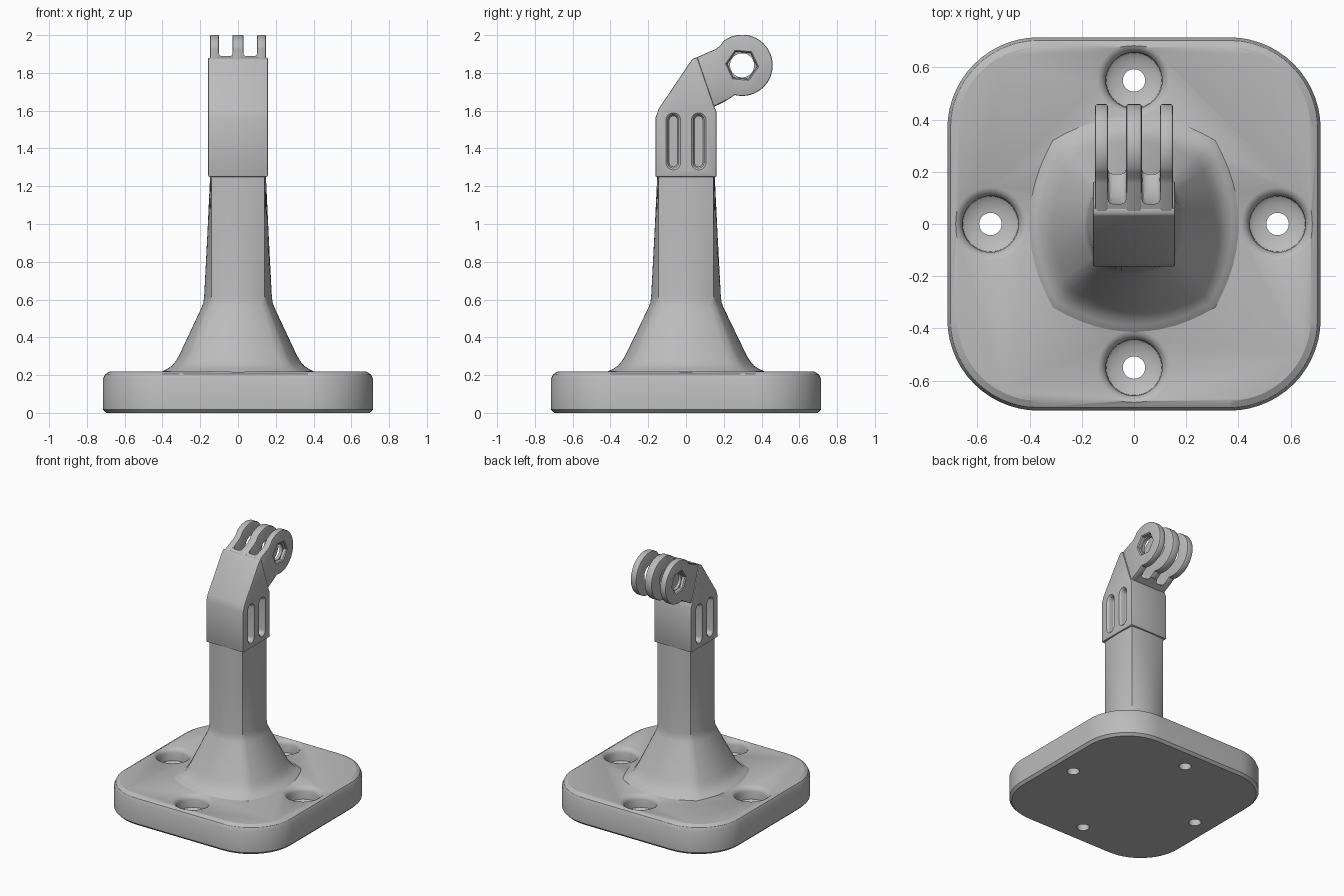
import bpy, bmesh
from math import sin, cos, pi, radians
from mathutils import Matrix, Vector

cube = bpy.data.objects.get("Cube")
if cube:
    bpy.data.objects.remove(cube, do_unlink=True)

grey = bpy.data.materials.new("plain grey")
grey.use_nodes = True
grey.diffuse_color = (0.5, 0.5, 0.5, 1)
grey.node_tree.nodes["Principled BSDF"].inputs["Base Color"].default_value = (0.5, 0.5, 0.5, 1)


def loft(name, rings, closed=False):
    """Skin a stack of equal-length rings, capping the ends unless closed."""
    bm = bmesh.new()
    rows = [[bm.verts.new(p) for p in ring] for ring in rings]
    n = len(rows[0])
    pairs = list(zip(rows, rows[1:]))
    for a, b in pairs:
        for i in range(n):
            j = (i + 1) % n
            bm.faces.new((a[i], a[j], b[j], b[i]))
    bm.faces.new(rows[0][::-1])
    bm.faces.new(rows[-1])
    bmesh.ops.recalc_face_normals(bm, faces=bm.faces)
    mesh = bpy.data.meshes.new(name)
    bm.to_mesh(mesh)
    bm.free()
    mesh.materials.append(grey)
    ob = bpy.data.objects.new(name, mesh)
    bpy.context.collection.objects.link(ob)
    return ob


def plate(name, profile, x0, x1):
    """Extrude a (y, z) profile along x."""
    return loft(name, [[(x, y, z) for y, z in profile] for x in (x0, x1)])


def circle(r, n, centre=(0, 0), turn=0.0):
    return [(centre[0] + r * cos(turn + 2 * pi * i / n),
             centre[1] + r * sin(turn + 2 * pi * i / n)) for i in range(n)]


def apply(ob, kind, **settings):
    bpy.ops.object.select_all(action='DESELECT')
    bpy.context.view_layer.objects.active = ob
    ob.select_set(True)
    mod = ob.modifiers.new(kind.lower(), kind)
    for key, value in settings.items():
        setattr(mod, key, value)
    bpy.ops.object.modifier_apply(modifier=mod.name)


def boolean(ob, tool, operation='DIFFERENCE'):
    apply(ob, 'BOOLEAN', object=tool, operation=operation, solver='EXACT')
    bpy.data.objects.remove(tool, do_unlink=True)


def bevel(ob, width, segments=2, angle=40):
    apply(ob, 'BEVEL', width=width, segments=segments,
          limit_method='ANGLE', angle_limit=radians(angle))


def smooth(ob, angle=30):
    bpy.ops.object.select_all(action='DESELECT')
    bpy.context.view_layer.objects.active = ob
    ob.select_set(True)
    bpy.ops.object.shade_smooth_by_angle(angle=radians(angle))


# Base plate with rounded corners and chamfered rims
def rounded_square(half, radius, z, steps=14):
    pts = []
    for q in range(4):
        mid = pi / 4 + q * pi / 2
        cx = (half - radius) * (1 if cos(mid) > 0 else -1)
        cy = (half - radius) * (1 if sin(mid) > 0 else -1)
        for i in range(steps + 1):
            a = q * pi / 2 + i * pi / 2 / steps
            pts.append((cx + radius * cos(a), cy + radius * sin(a), z))
    return pts


rims = [(0.0, 0.018), (0.018, 0.0), (0.18, 0.0), (0.205, 0.012), (0.22, 0.038)]
base = loft("base_plate", [rounded_square(0.715 - d, 0.35 - d, z) for z, d in rims])

# Counterbored screw holes on the four sides
bore = [(-0.05, 0.043), (0.105, 0.043), (0.11, 0.085), (0.125, 0.106), (0.185, 0.108),
        (0.2, 0.113), (0.212, 0.124), (0.221, 0.142), (0.3, 0.142)]
for k in range(4):
    centre = (0.55 * cos(k * pi / 2), 0.55 * sin(k * pi / 2))
    boolean(base, loft("screw_hole", [[(x, y, z) for x, y in circle(r, 40, centre)]
                                      for z, r in bore]))
smooth(base)


# Column: four bulging sides that flatten upward, flaring out at the foot
def bulged_square(z, corner, mid, steps=12):
    pts = []
    for q in range(4):
        turn = Matrix.Rotation(q * pi / 2, 3, 'Z')
        for i in range(steps):
            t = -1 + 2 * i / steps
            p = turn @ Vector((corner + (mid - corner) * (1 - t * t), corner * t, z))
            pts.append((p.x, p.y * 1.03, z))
    return pts


sections = [(0.2, 0.325, 0.42), (0.221, 0.31, 0.4), (0.232, 0.292, 0.376), (0.25, 0.274, 0.35),
            (0.275, 0.258, 0.329), (0.31, 0.242, 0.309), (0.56, 0.152, 0.192),
            (0.585, 0.144, 0.183), (0.62, 0.141, 0.179), (0.95, 0.141, 0.162), (1.27, 0.141, 0.147)]
column = loft("column", [bulged_square(*s) for s in sections])
smooth(column, 35)

# Neck block with a slanted front, and the web between the fins
eye = (0.297, 1.84)
neck = plate("neck_block", [(-0.162, 1.25), (0.162, 1.25), (0.162, 1.59), (0.148, 1.625),
                            (0.06, 1.882), (0.035, 1.876), (-0.145, 1.61), (-0.162, 1.56)],
             -0.158, 0.158)
bevel(neck, 0.007)
boolean(neck, plate("fin_web", [(0.03, 1.65), (0.13, 1.612), (0.215, 1.652), (0.21, 1.7),
                                (0.12, 1.907), (0.03, 1.868)], -0.11, 0.11), 'UNION')

# Rounded gaps between the fins, concentric with the eye
for x in (-0.065, 0.065):
    gap = plate("fin_gap", circle(0.225, 64, eye), x - 0.035, x + 0.035)
    bevel(gap, 0.018, 3)
    boolean(neck, gap)


# Blind grooves with flared mouths on both sides
def groove_ring(x, y, r):
    top, bottom = 1.55, 1.325
    return [(x, y + r * cos(a), (top if i < 13 else bottom) + r * sin(a))
            for i in range(26) for a in [pi * (i if i < 13 else i - 1) / 12]]


for side in (-1, 1):
    for y in (-0.067, 0.067):
        depths = [(0.105, 0.022), (0.112, 0.027), (0.147, 0.028), (0.152, 0.031),
                  (0.159, 0.04), (0.19, 0.04)]
        boolean(neck, loft("groove", [groove_ring(side * d, y, r) for d, r in depths]))
smooth(neck)

# Three fins with a round eye
start, end = radians(127), radians(-104)
arc = [(eye[0] + 0.162 * cos(a), eye[1] + 0.162 * sin(a))
       for a in [start + (end - start) * i / 40 for i in range(41)]]
fin_profile = [(0.02, 1.7), (0.03, 1.871), (0.155, 1.925), (0.178, 1.941)] + arc + [
    (0.238, 1.669), (0.215, 1.655), (0.135, 1.616)]
for name, x0, x1 in (("right_fin", -0.149, -0.1), ("middle_fin", -0.03, 0.03),
                     ("left_fin", 0.1, 0.149)):
    fin = plate(name, fin_profile, x0, x1)
    bevel(fin, 0.008, 2, 60)
    boolean(fin, plate("eye_hole", circle(0.064, 40, eye), -0.3, 0.3))
    # Hexagonal recess with a flared mouth on the outer faces
    if name != "middle_fin":
        side = -1 if x0 < 0 else 1
        boolean(fin, loft("hex_recess", [
            [(side * d, y, z) for y, z in circle(r, 6, eye, radians(-5))]
            for d, r in ((0.122, 0.079), (0.142, 0.081), (0.151, 0.09), (0.2, 0.09))]))
    smooth(fin)
